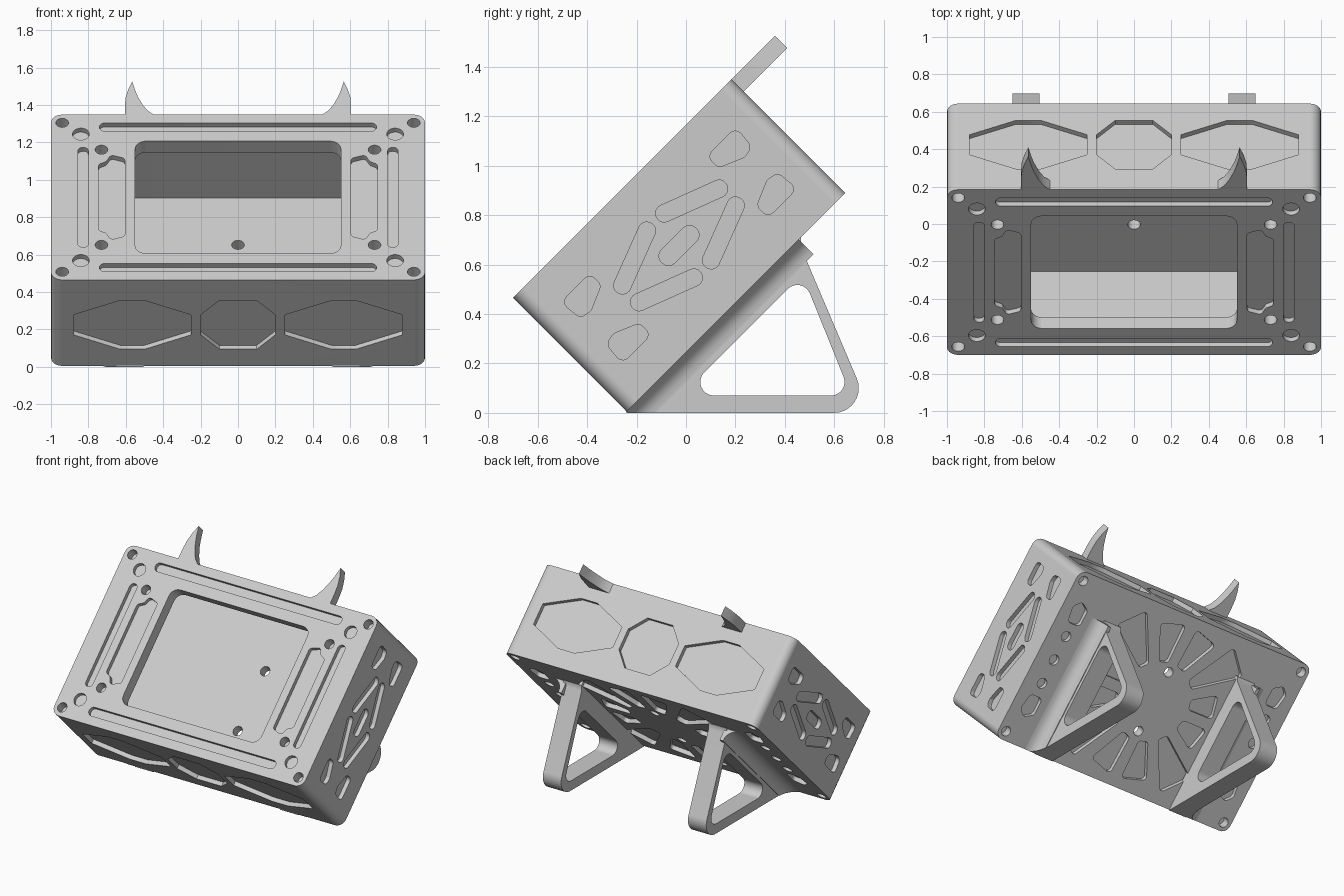
import bpy, bmesh
from math import sin, cos, tan, pi, radians
from mathutils import Vector, Matrix

if "Cube" in bpy.data.objects:
    bpy.data.objects.remove(bpy.data.objects["Cube"])

W, H, D = 1.0, 1.25, 0.65          # half width, face height, depth
MID_U, MID_D = H / 2, D / 2
TILT = Matrix.Translation((0, -0.70, 0.465)) @ Matrix.Rotation(-pi / 4, 4, 'X')

grey = bpy.data.materials.new("light grey")
grey.use_nodes = True
grey.diffuse_color = (0.6, 0.6, 0.6, 1)
grey.node_tree.nodes["Principled BSDF"].inputs["Base Color"].default_value = (0.6, 0.6, 0.6, 1)


# ---- 2D shapes ----
def rounded(points, r, n=5):
    pts, out = [Vector(p) for p in points], []
    for i, c in enumerate(pts):
        a, b = pts[i - 1] - c, pts[(i + 1) % len(pts)] - c
        half = a.angle(b) / 2
        t = min(r / tan(half), 0.48 * a.length, 0.48 * b.length)
        a.normalize()
        b.normalize()
        mid = c + (a + b).normalized() * t / cos(half)
        s, e = c + a * t - mid, c + b * t - mid
        out += [mid + s.slerp(e, k / n).normalized() * s.length for k in range(n + 1)]
    return out


def rect(x0, x1, y0, y1, r):
    return rounded([(x0, y0), (x1, y0), (x1, y1), (x0, y1)], r)


def circle(x, y, r, n=20):
    return [Vector((x + r * cos(2 * pi * k / n), y + r * sin(2 * pi * k / n))) for k in range(n)]


def slot(p, q, r):
    p, q = Vector(p), Vector(q)
    a = (q - p).normalized() * r
    b = Vector((-a.y, a.x))
    return rounded([p - a - b, q + a - b, q + a + b, p - a + b], r)


def mirrored(shape, cx, cy):
    """Copies of a shape in all four quadrants about a centre."""
    return [[Vector((cx + sx * p[0], cy + sy * p[1])) for p in shape]
            for sx in (-1, 1) for sy in (-1, 1)]


# ---- solids ----
def prism(bm, pts, place, t0, t1):
    low = [bm.verts.new(place(p[0], p[1], t0)) for p in pts]
    high = [bm.verts.new(place(p[0], p[1], t1)) for p in pts]
    faces = [bm.faces.new(low[::-1]), bm.faces.new(high)]
    for i in range(len(pts)):
        j = (i + 1) % len(pts)
        faces.append(bm.faces.new((low[i], low[j], high[j], high[i])))
    bmesh.ops.recalc_face_normals(bm, faces=faces)


def make(name, prisms):
    bm = bmesh.new()
    for args in prisms:
        prism(bm, *args)
    mesh = bpy.data.meshes.new(name)
    bm.to_mesh(mesh)
    bm.free()
    mesh.materials.append(grey)
    ob = bpy.data.objects.new(name, mesh)
    bpy.context.collection.objects.link(ob)
    return ob


def cut(ob, prisms):
    tool = make("cutter", prisms)
    mod = ob.modifiers.new("cut", 'BOOLEAN')
    mod.operation, mod.solver, mod.object = 'DIFFERENCE', 'EXACT', tool
    bpy.context.view_layer.update()
    deps = bpy.context.evaluated_depsgraph_get()
    mesh = bpy.data.meshes.new_from_object(ob.evaluated_get(deps))
    ob.modifiers.clear()
    ob.data = mesh
    bpy.data.objects.remove(tool)


def finish(ob, matrix=None):
    if matrix:
        ob.data.transform(matrix)
    bpy.ops.object.select_all(action='DESELECT')
    ob.select_set(True)
    bpy.context.view_layer.objects.active = ob
    bpy.ops.object.shade_smooth_by_angle(angle=radians(30))
    mod = ob.modifiers.new("clean shading", 'WEIGHTED_NORMAL')
    mod.keep_sharp = True


# Placement on each face: two face coordinates and the depth below the face
def front(x, u, t): return (x, t, u)
def back(x, u, t): return (x, D - t, u)
def top(x, d, t): return (x, d, H - t)
def bottom(x, d, t): return (x, d, t)
def left(a, b, t): return (W - t, MID_D + b, MID_U + a)
def right(a, b, t): return (t - W, MID_D + b, MID_U + a)


def pockets(shapes, place, depth=0.03):
    return [(s, place, -0.05, depth) for s in shapes]


# ---- hollow case ----
case = make("case", [(rect(-W, W, 0, H, 0.06), front, 0, D)])
cut(case, [(rect(-0.95, 0.95, 0.05, 1.2, 0.03), front, 0.085, 0.58)])

# Front window, slots and screw holes
cut(case, [(rect(-0.55, 0.55, 0.2, 1.05, 0.06), front, -0.05, 0.2)])
shallow = mirrored(circle(0.84, 0.478, 0.045), 0, MID_U)
deep = mirrored(circle(0.94, 0.563, 0.034), 0, MID_U) + mirrored(circle(0.73, 0.36, 0.034), 0, MID_U)
grip = [(.745, .25), (.705, .27), (.68, .32), (.605, .295),
        (.605, -.295), (.68, -.32), (.705, -.27), (.745, -.25)]
for s in (-1, 1):
    shallow.append(slot((-0.71, MID_U + s * 0.531), (0.71, MID_U + s * 0.531), 0.031))
    shallow.append(slot((s * 0.828, 0.275), (s * 0.828, 0.975), 0.028))
    shallow.append(rounded([(s * x, MID_U + u) for x, u in grip], 0.02, 3))
cut(case, pockets(shallow, front) + pockets(deep, front, 0.07))

# Octagon recesses on the top and bottom
facets = []
for cx, wide, flat in ((-0.565, 0.315, 0.065), (0, 0.2, 0.1), (0.565, 0.315, 0.065)):
    half = [(wide, 0.075), (flat, 0.184), (-flat, 0.184), (-wide, 0.075)]
    ring = half + [(-x, -y) for x, y in half]
    facets.append([(cx + x, 0.34 + y) for x, y in ring])
cut(case, pockets(facets, top) + pockets(facets, bottom))

# Slot pattern on both ends
blob = rounded([(.335, -.175), (.5, -.175), (.49, -.075), (.44, -.065), (.335, -.11)], 0.03)
pattern = mirrored(slot((0.05, -0.134), (0.276, -0.048), 0.035), 0, 0)
pattern += mirrored(blob, 0, 0) + [slot((-0.06, 0), (0.06, 0), 0.038)]
cut(case, pockets(pattern, left) + pockets(pattern, right))

# Radial cells, edge holes and through holes on the back
cells = []
for k in range(12):
    a = radians(15 + 30 * k)
    ray, side = Vector((cos(a), sin(a))), Vector((-sin(a), cos(a)))
    reach = min(0.46 / abs(ray.x), 0.53 / abs(ray.y))
    mid = Vector((0, MID_U))
    cells.append(rounded([mid + ray * 0.28 - side * 0.035, mid + ray * reach - side * reach * 0.18,
                          mid + ray * reach + side * reach * 0.18, mid + ray * 0.28 + side * 0.035], 0.025))
edge_cell = rounded([(.80, .27), (.90, .27), (.92, .38), (.87, .43), (.80, .39)], 0.03)
cells += mirrored(edge_cell, 0, MID_U)
for s in (-1, 1):
    cells += [circle(s * 0.86, u, 0.036) for u in (0.45, MID_U, 0.8)]
through = [circle(0, MID_U + s * 0.22, 0.034) for s in (-1, 1)]
cut(case, pockets(cells, back) + pockets(through, back, 0.15)
    + pockets(mirrored(circle(0.94, 0.563, 0.034), 0, MID_U), back, 0.06))
finish(case, TILT)

# ---- curved horns and stands, one per side ----
horn = [(.605, 1.2), (.605, 1.32), (.6, 1.385), (.587, 1.44), (.565, 1.5), (.55, 1.435),
        (.535, 1.385), (.51, 1.325), (.483, 1.28), (.45, 1.25), (.45, 1.2)]
heel = rounded([(.1, 0), (.75, 0), (.465, .67)], 0.1, 10)[11:22]
leg = [(-.24, 0)] + heel + [(.465, .67), (.466, .71), (.445, .73), (-.25, .02)]
opening = rounded([(-.02, .07), (.668, .07), (.47, .56)], 0.055, 8)
flare = [(.63, .62), (.74, .62), (.74, .65)]
flare += [(.74 - .085 * sin(pi / 12 * k), .735 - .085 * cos(pi / 12 * k)) for k in range(1, 7)]
flare += [(.63, .735)]

for s, side in ((1, "left"), (-1, "right")):
    def along_face(x, u, t): return (s * x, t, u)
    def across(y, z, t): return (s * t, y, z)
    def up_back(x, d, t): return (s * x, d, t)

    finish(make(side + "_horn", [(horn, along_face, 0, 0.07)]), TILT)

    stand = make(side + "_stand", [(leg, across, 0.505, 0.65)])
    cut(stand, [(opening, across, 0.4, 0.8)])
    finish(stand)

    # Flared root against the back, trimmed level with the ground
    root = make(side + "_stand_root", [(flare, up_back, 0, 0.985)])
    root.data.transform(TILT)
    bm = bmesh.new()
    bm.from_mesh(root.data)
    bmesh.ops.bisect_plane(bm, geom=bm.verts[:] + bm.edges[:] + bm.faces[:], plane_co=(0, 0, 0),
                           plane_no=(0, 0, 1), clear_inner=True)
    bmesh.ops.holes_fill(bm, edges=[e for e in bm.edges if e.is_boundary])
    bm.to_mesh(root.data)
    bm.free()
    finish(root)
